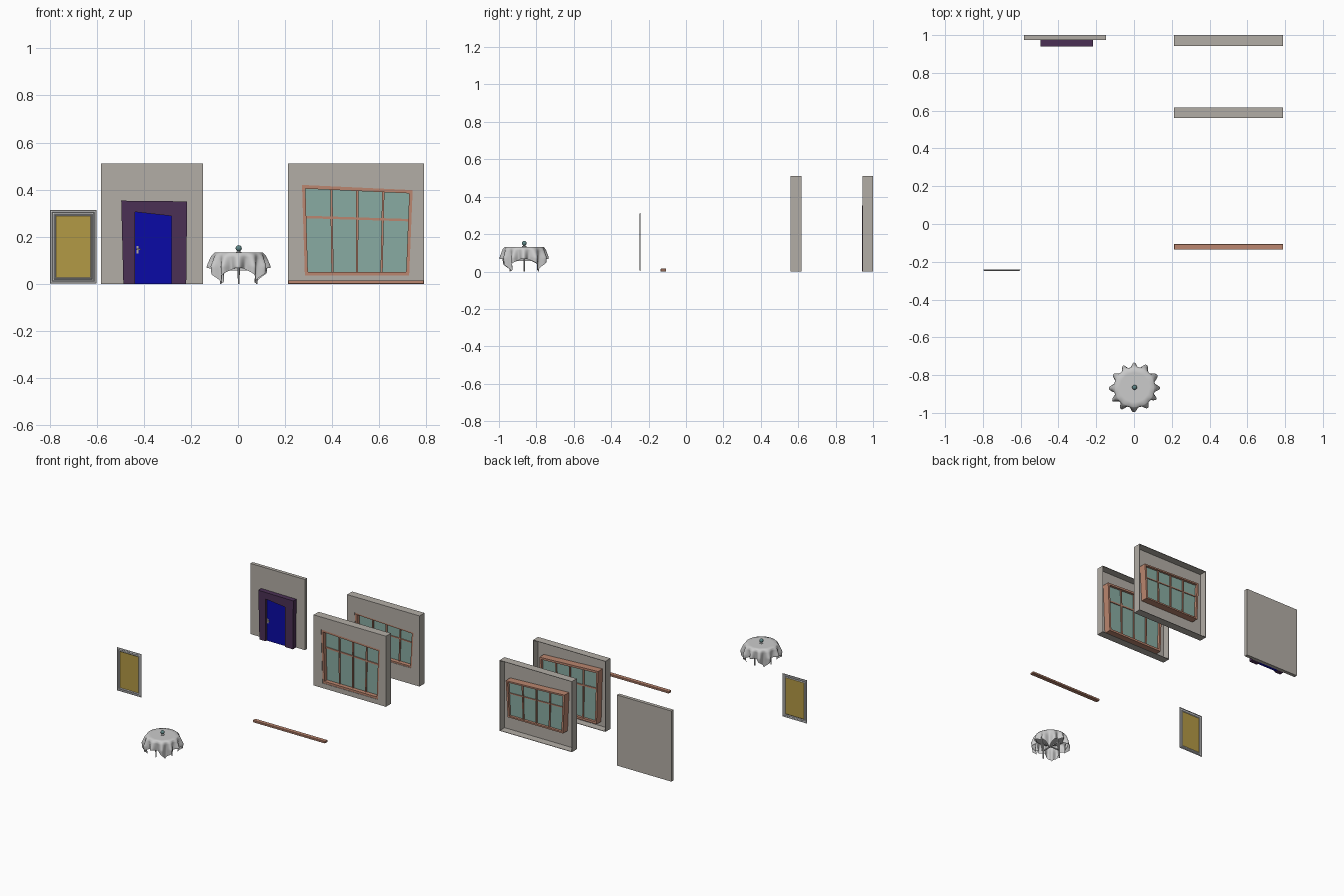
import bpy, bmesh, math
from mathutils import Vector

if "Cube" in bpy.data.objects:
    bpy.data.objects.remove(bpy.data.objects["Cube"])


def mat(name, r, g, b):
    m = bpy.data.materials.new(name)
    m.diffuse_color = (r, g, b, 1)
    m.use_nodes = True
    m.node_tree.nodes["Principled BSDF"].inputs["Base Color"].default_value = m.diffuse_color
    return m


WALL = mat("plaster", .45, .42, .38)
WOOD = mat("wood", .50, .24, .16)
GLASS = mat("glass", .25, .41, .36)
PURPLE = mat("casing_paint", .07, .03, .09)
BLUE = mat("door_paint", .003, .003, .38)
GOLD = mat("gold", .45, .32, .06)
TEAL = mat("teal", .12, .25, .25)
BRASS = mat("handle_metal", .45, .4, .35)


def make(name, verts, faces, material=None, smooth=False):
    me = bpy.data.meshes.new(name)
    me.from_pydata(verts, [], faces)
    bm = bmesh.new()
    bm.from_mesh(me)
    bmesh.ops.recalc_face_normals(bm, faces=bm.faces)
    bm.to_mesh(me)
    bm.free()
    if smooth:
        me.shade_smooth()
    if material:
        me.materials.append(material)
    ob = bpy.data.objects.new(name, me)
    bpy.context.collection.objects.link(ob)
    return ob


def rect(x0, x1, z0, z1):
    return [(x0, z0), (x1, z0), (x1, z1), (x0, z1)]


def sub(q, s0, s1, t0, t1):
    """Part of a skewed quad, by fractions across (s) and up (t)."""
    a, b, c, d = (Vector(p) for p in q)
    at = lambda s, t: tuple(a.lerp(b, s).lerp(d.lerp(c, s), t))
    return [at(s0, t0), at(s1, t0), at(s1, t1), at(s0, t1)]


def prism(name, q, y0, y1, material=None):
    v = [(x, y, z) for y in (y0, y1) for x, z in q]
    f = [(0, 1, 2, 3), (7, 6, 5, 4)] + [(i, (i + 1) % 4, (i + 1) % 4 + 4, i + 4) for i in range(4)]
    return make(name, v, f, material)


def ring(name, outer, inner, y0, y1, material=None):
    v = [(x, y, z) for y in (y0, y1) for q in (outer, inner) for x, z in q]
    f = []
    for i in range(4):
        j = (i + 1) % 4
        f += [(i, j, j + 4, i + 4), (i + 8, i + 12, j + 12, j + 8),
              (i, i + 8, j + 8, j), (i + 4, j + 4, j + 12, i + 12)]
    return make(name, v, f, material)


def lathe(name, prof, center, n=16, material=None):
    v = [(center[0] + r * math.cos(2 * math.pi * k / n), center[1] + r * math.sin(2 * math.pi * k / n), z)
         for r, z in prof for k in range(n)]
    f = [(a * n + k, a * n + (k + 1) % n, (a + 1) * n + (k + 1) % n, (a + 1) * n + k)
         for a in range(len(prof) - 1) for k in range(n)]
    f += [tuple(range(n)), tuple(range((len(prof) - 1) * n, len(prof) * n))]
    ob = make(name, v, f, material)
    bpy.context.view_layer.objects.active = ob
    ob.select_set(True)
    bpy.ops.object.shade_smooth_by_angle()
    ob.select_set(False)
    return ob


# Window walls: thin front sheet with folded edges, open at the back
def window_wall(name, q, y0, y1):
    wall = rect(.212, .79, 0, .51)
    ring(name + "_wall_front", wall, q, y0, y0 + .003, WALL)
    ring(name + "_wall_edge", wall, rect(.215, .787, .003, .507), y0 + .003, y1, WALL)
    inner = sub(q, .03, .97, .04, .96)
    ring(name + "_frame", q, inner, y0 + .003, y1 - .002, WOOD)
    prism(name + "_glass", inner, y1 - .024, y1 - .020, GLASS)
    for k in (1, 2, 3):
        prism(f"{name}_mullion_{k}", sub(inner, k / 4 - .011, k / 4 + .011, 0, 1), y1 - .032, y1 - .012, WOOD)
    prism(name + "_transom", sub(inner, 0, 1, .645, .675), y1 - .030, y1 - .014, WOOD)


window_wall("tall_window", [(.284, .035), (.727, .035), (.742, .398), (.272, .42)], .56, .617)
window_wall("short_window", [(.284, .115), (.727, .115), (.742, .375), (.272, .395)], .943, 1.0)

# Loose window sill
sill = prism("window_sill", rect(.212, .79, 0, .015), -.136, -.106, WOOD)
bev = sill.modifiers.new("bevel", "BEVEL")
bev.width = .002

# Door with casing on its wall
prism("door_wall", rect(-.583, -.148, 0, .51), .975, 1.0, WALL)
door = [(-.437, 0), (-.283, 0), (-.283, .288), (-.437, .305)]
casing = [(-.487, 0), (-.22, 0), (-.216, .35), (-.496, .353)]
v = [(x, y, z) for y in (.94, .975) for x, z in
     [casing[0], casing[3], casing[2], casing[1], door[1], door[2], door[3], door[0]]]
f = [(0, 1, 6, 7), (1, 2, 5, 6), (2, 3, 4, 5)]
f += [tuple(i + 8 for i in a) for a in f] + [(i, (i + 1) % 8, (i + 1) % 8 + 8, i + 8) for i in range(8)]
make("door_casing", v, f, PURPLE)
prism("door_panel", door, .953, .976, BLUE)
prism("handle_plate", rect(-.432, -.422, .128, .16), .95, .954, BRASS)
prism("door_handle", rect(-.431, -.414, .143, .149), .943, .951, BRASS)

# Picture frame: one moulded sheet of nested steps
steps = [(0, -.242), (.002, -.247), (.008, -.248), (.011, -.244), (.017, -.244), (.020, -.247), (.025, -.243)]
v = [(x, y, z) for d, y in steps for x, z in rect(-.798 + d, -.602 - d, .002 + d, .314 - d)]
f = [(4 * a + i, 4 * a + (i + 1) % 4, 4 * a + 4 + (i + 1) % 4, 4 * a + 4 + i)
     for a in range(len(steps) - 1) for i in range(4)]
make("picture_frame", v, f)
make("picture_panel", v[-4:], [(0, 1, 2, 3)], GOLD)

# Table: round top, four legs, crossed stretchers
CX, CY = .003, -.865
lathe("table_top", [(.098, .118), (.102, .121), (.102, .127), (.098, .129)], (CX, CY), 32)
for k in range(4):
    a = k * math.pi / 2
    lathe(f"table_leg_{k + 1}", [(.0035, 0), (.005, .06), (.006, .12)],
          (CX + .076 * math.cos(a), CY + .076 * math.sin(a)), 10)
prism("stretcher_x", rect(CX - .076, CX + .076, .056, .064), CY - .003, CY + .003)
prism("stretcher_y", rect(CX - .003, CX + .003, .056, .064), CY - .076, CY + .076)

# Square tablecloth draped over the round top, rippled where it hangs
N, DROP, R, HALF = 144, 14, .103, .170
v, f = [(CX, CY, .132)], []
for j in range(1, DROP + 5):
    for k in range(N):
        t = 2 * math.pi * k / N
        edge = HALF / max(abs(math.cos(t)), abs(math.sin(t)))
        if j <= 4:
            r, z = R * j / 4, .132
        else:
            d = (edge - R) * (j - 4) / DROP
            g = min(d / .06, 1)
            wave = math.cos(12 * t + .5 * math.sin(3 * t + 1))
            r = R + .007 * min(d / .015, 1) + g * (.009 + .015 * wave + .004 * math.sin(2 * t + .6))
            r -= .10 * max(d - .06, 0)
            z = max(.132 - d * (.88 + .08 * g), .002)
        v.append((CX + r * math.cos(t), CY + r * math.sin(t), z))
f = [(0, 1 + k, 1 + (k + 1) % N) for k in range(N)]
f += [(1 + j * N + k, 1 + j * N + (k + 1) % N, 1 + (j + 1) * N + (k + 1) % N, 1 + (j + 1) * N + k)
      for j in range(DROP + 3) for k in range(N)]
make("tablecloth", v, f, None, True)

# Small ornament on the table
lathe("ornament_base", [(.012, .132), (.012, .135), (.005, .138), (.005, .143)], (CX, CY))
ball = [(max(.013 * math.sin(math.pi * i / 10), .0004), .151 - .013 * math.cos(math.pi * i / 10)) for i in range(11)]
lathe("ornament_ball", ball, (CX, CY), 16, TEAL)
